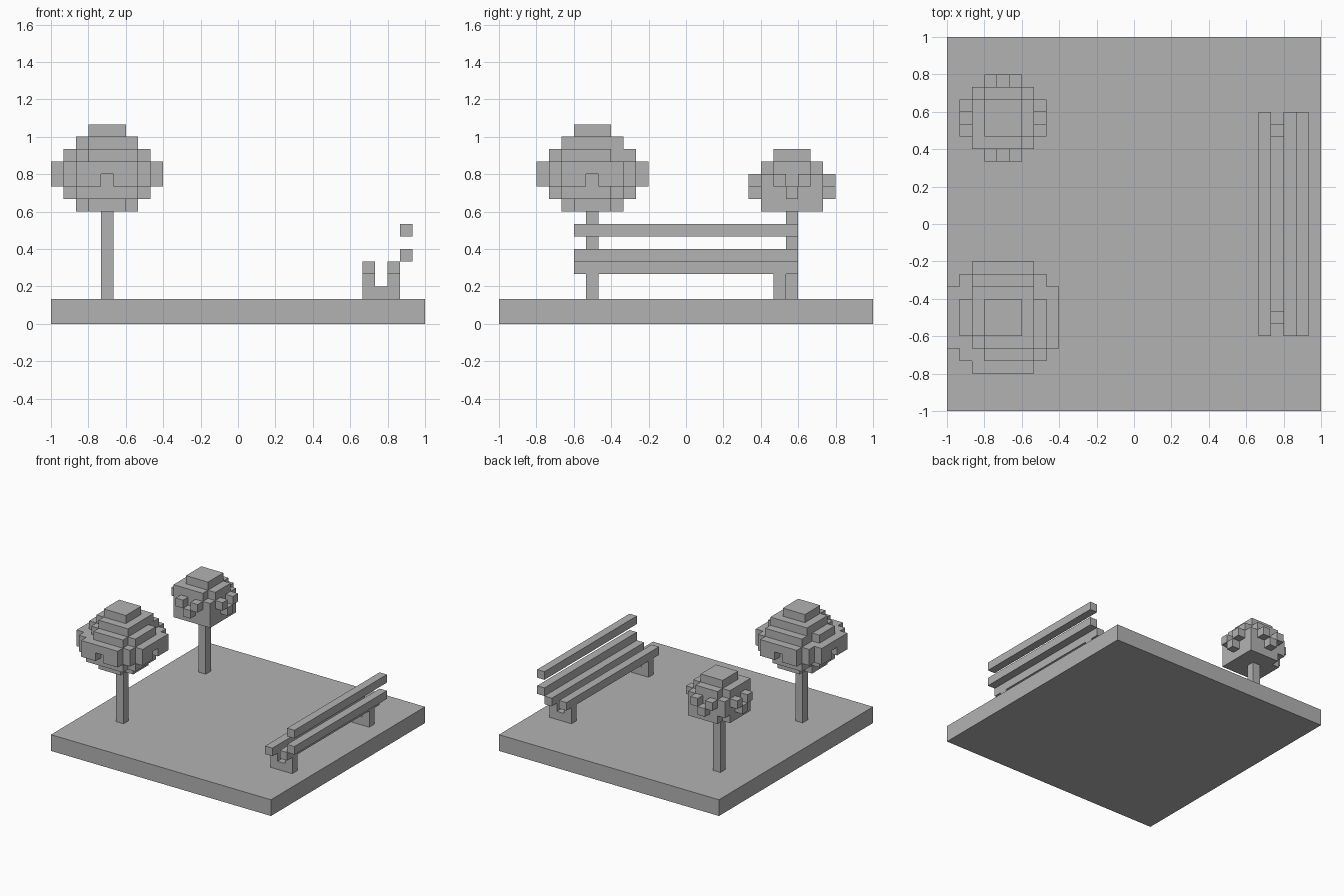
import bpy
import bmesh
import random
from mathutils import Vector

random.seed(4)
U = 1 / 15                      # size of one cube
ORIGIN = Vector((-1, -1, 0))

old = bpy.data.objects.get("Cube")
if old:
    bpy.data.objects.remove(old, do_unlink=True)

grey = bpy.data.materials.new("plain grey")
grey.use_nodes = True
grey.diffuse_color = (0.45, 0.45, 0.45, 1)
grey.node_tree.nodes["Principled BSDF"].inputs["Base Color"].default_value = grey.diffuse_color


def finish(name, bm):
    mesh = bpy.data.meshes.new(name)
    bm.to_mesh(mesh)
    bm.free()
    mesh.materials.append(grey)
    obj = bpy.data.objects.new(name, mesh)
    bpy.context.collection.objects.link(obj)
    return obj


def box(name, start, size):
    """Box given by its first cell and its size in cells."""
    bm = bmesh.new()
    bmesh.ops.create_cube(bm, size=1)
    for v in bm.verts:
        v.co = ORIGIN + U * Vector([s + (c + 0.5) * n for s, c, n in zip(start, v.co, size)])
    return finish(name, bm)


def cells_to_object(name, cells):
    """Skin a set of grid cells, keeping only the outer faces."""
    bm = bmesh.new()
    for cell in cells:
        for axis in range(3):
            for sign in (-1, 1):
                n = Vector((0, 0, 0))
                n[axis] = sign
                if tuple(int(c + d) for c, d in zip(cell, n)) in cells:
                    continue
                a, b = Vector((0, 0, 0)), Vector((0, 0, 0))
                a[(axis + 1) % 3] = 0.5
                b[(axis + 2) % 3] = 0.5 * sign
                mid = Vector(cell) + Vector((0.5, 0.5, 0.5)) + n * 0.5
                bm.faces.new([bm.verts.new(ORIGIN + U * (mid + p))
                              for p in (-a - b, a - b, a + b, b - a)])
    bmesh.ops.remove_doubles(bm, verts=bm.verts, dist=U * 0.01)
    return finish(name, bm)


def crown(name, cx, cy, bottom, halves, rim_layers):
    """Round stack of layers; the two widest layers get a broken rim."""
    cells = set()
    widest = max(halves)
    for i, h in enumerate(halves):
        for dx in range(-h, h + 1):
            for dy in range(-h, h + 1):
                d = dx * dx + dy * dy
                far, near = max(abs(dx), abs(dy)), min(abs(dx), abs(dy))
                if d > h * h + (4 if widest > 3 else 2) and far > widest - 1:
                    continue
                if far < widest and d > h * h + 4:
                    continue
                if h < widest and d > h * h + 2 and random.random() < 0.5:
                    continue
                # rim cubes alternate between the two widest layers
                if far == widest and i in rim_layers and near not in rim_layers[i]:
                    continue
                cells.add((cx + dx, cy + dy, bottom + i))
    return cells_to_object(name, cells)


# Ground slab
box("ground", (0, 0, 0), (30, 30, 2))

# Trees
box("large_tree_trunk", (4, 7, 2), (1, 1, 7))
crown("large_tree_crown", 4, 7, 9, (2, 3, 4, 4, 3, 2, 1), {2: (1, 2)})
box("small_tree_trunk", (4, 23, 2), (1, 1, 7))
crown("small_tree_crown", 4, 23, 9, (2, 3, 3, 2, 1), {1: (0,), 2: (1,)})

# Bench legs, each a U-shaped bracket
for side, y in (("front", 7), ("back", 22)):
    cells_to_object("bench_leg_" + side,
                    {(25, y, 2), (26, y, 2), (27, y, 2), (25, y, 3), (27, y, 3)})

# Bench slats
for name, x, z in (("seat_front_slat", 25, 4), ("seat_rear_slat", 27, 4),
                   ("backrest_lower_slat", 28, 5), ("backrest_upper_slat", 28, 7)):
    box(name, (x, 6, z), (1, 18, 1))
